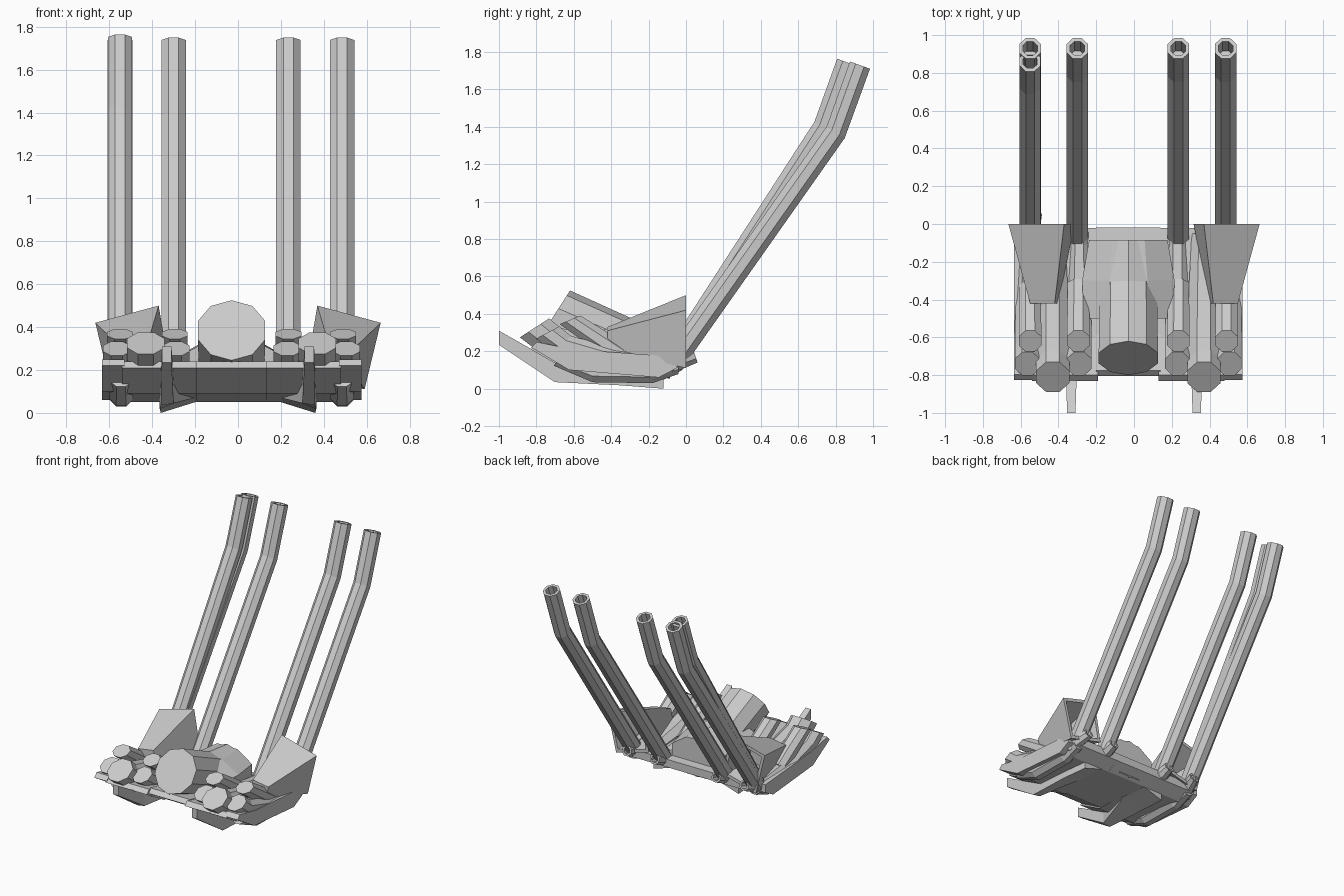
import bpy, bmesh, math
from mathutils import Vector

if "Cube" in bpy.data.objects:
    bpy.data.objects.remove(bpy.data.objects["Cube"])

MID = -0.03  # centre line of the engine cluster


def build(name, rings, cap_start=True, cap_end=True):
    """Loft a list of equal-length point rings into one mesh."""
    bm = bmesh.new()
    vr = [[bm.verts.new(p) for p in r] for r in rings]
    n = len(vr[0])
    for a, b in zip(vr, vr[1:]):
        for i in range(n):
            bm.faces.new((a[i], a[(i + 1) % n], b[(i + 1) % n], b[i]))
    if cap_start:
        bm.faces.new(vr[0][::-1])
    if cap_end:
        bm.faces.new(vr[-1])
    bmesh.ops.recalc_face_normals(bm, faces=bm.faces)
    me = bpy.data.meshes.new(name)
    bm.to_mesh(me)
    bm.free()
    ob = bpy.data.objects.new(name, me)
    bpy.context.collection.objects.link(ob)
    return ob


def ring(x, y, z, rx, dy, dz, n=8, rot=0.5):
    """Ring wide along x; (dy, dz) is its second half axis."""
    pts = []
    for i in range(n):
        a = 2 * math.pi * (i + rot) / n
        s = math.sin(a)
        pts.append(Vector((x + rx * math.cos(a), y + dy * s, z + dz * s)))
    return pts


def hollow(rings, wall, depth):
    """Continue the last ring inward to form an open mouth."""
    last = rings[-1]
    c = sum(last, Vector()) / len(last)
    prev = sum(rings[-2], Vector()) / len(last)
    back = (prev - c).normalized() * depth
    lip = [c + (p - c) * wall for p in last]
    return rings + [lip, [p + back for p in lip]]


def pipe(name, x, path, r, n=8):
    """Open round pipe along a y-z path."""
    rings = []
    for i, (y, z) in enumerate(path):
        a, b = path[max(i - 1, 0)], path[min(i + 1, len(path) - 1)]
        d = Vector((b[0] - a[0], b[1] - a[1])).normalized()
        rings.append(ring(x, y, z, r, -d.y * r, d.x * r, n))
    return build(name, hollow(rings, 0.68, 0.15))


# Tall bent exhaust pipes
tall = [(-0.06, 0.15), (0.80, 1.37), (0.93, 1.73)]
for i, x in enumerate((-0.55, -0.30, 0.235, 0.485)):
    pipe(f"tall_pipe_{i}", x, tall, 0.062)
pipe("tall_pipe_extra", -0.55, [(-0.06, 0.17), (0.735, 1.40), (0.86, 1.745)], 0.06)

# Central barrel with slanted front cap and open rear nozzle
barrel = [ring(MID, -0.71, 0.385, 0.165, 0.09, 0.14, 10),
          ring(MID, -0.33, 0.225, 0.16, 0.03, 0.155, 10),
          ring(MID, -0.085, 0.205, 0.15, 0, 0.15, 10)]
build("central_barrel", hollow(barrel, 0.85, 0.07))

# Cluster of small tubes inside the rear nozzle
for i in range(6):
    a = math.tau * i / 6
    x, z = MID + 0.08 * math.cos(a), 0.205 + 0.08 * math.sin(a)
    pipe(f"nozzle_tube_{i}", x, [(-0.2, z), (-0.09, z)], 0.036)
pipe("nozzle_tube_centre", MID, [(-0.2, 0.205), (-0.09, 0.205)], 0.036)

# Shoulder block around the barrel
build("shoulder_block", [ring(MID, -0.50, 0.22, 0.255, 0, 0.13),
                         ring(MID, -0.30, 0.21, 0.265, 0, 0.15),
                         ring(MID, -0.085, 0.20, 0.225, 0, 0.15)])


def slab(name, x0, x1, profile):
    build(name, [[Vector((x, y, z)) for y, z in profile] for x in (x0, x1)])


# Base hull: middle slab, two side pods and two thin outer edges
hull = [(-0.83, 0.21), (-0.62, 0.09), (-0.12, 0.05), (-0.02, 0.10),
        (-0.02, 0.16), (-0.30, 0.18), (-0.60, 0.20), (-0.80, 0.24)]
slab("hull_middle", -0.2, 0.14, [(y * 0.97, z) for y, z in hull])
for s in (-1, 1):
    side = "left" if s < 0 else "right"
    slab(f"hull_pod_{side}", MID + s * 0.16, MID + s * 0.51, hull)
    slab(f"hull_edge_{side}", MID + s * 0.50, MID + s * 0.605,
         [(y * 0.96 - 0.03, z + 0.01) for y, z in hull])

    # Large slanted-cap front tube
    x = MID + s * 0.40
    build(f"large_tube_{side}", [ring(x, -0.81, 0.325, 0.095, 0.085, 0.055),
                                 ring(x, -0.74, 0.27, 0.095, 0.075, 0.06),
                                 ring(x, -0.42, 0.18, 0.09, 0.03, 0.08),
                                 ring(x, -0.05, 0.14, 0.07, 0, 0.05)])

    # Upper pair of stubby tubes
    for tag, off in (("inner", 0.265), ("outer", 0.52)):
        x = MID + s * off
        build(f"upper_tube_{tag}_{side}", [ring(x, -0.62, 0.368, 0.065, 0.06, 0.025),
                                           ring(x, -0.43, 0.24, 0.062, 0.045, 0.045),
                                           ring(x, -0.32, 0.17, 0.062, 0.03, 0.05)])

    # Lower pair of long tubes ending in small open nozzles
    for tag, off in (("inner", 0.26), ("outer", 0.535)):
        x = MID + s * off
        rings = [ring(x, -0.74, 0.30, 0.07, 0.068, 0.036),
                 ring(x, -0.66, 0.24, 0.07, 0.05, 0.045),
                 ring(x, -0.40, 0.16, 0.068, 0.02, 0.065),
                 ring(x, -0.10, 0.13, 0.06, -0.01, 0.06),
                 ring(x - s * 0.04 * (off > 0.4), 0.05, 0.175, 0.04, -0.013, 0.038)]
        build(f"lower_tube_{tag}_{side}", hollow(rings, 0.65, 0.08))

    # Rounded belly tube under the outer edge
    x = MID + s * 0.515
    build(f"belly_tube_{side}", [ring(x, -0.68, 0.16, 0.055, 0.03, 0.04),
                                 ring(x, -0.50, 0.09, 0.06, 0, 0.06),
                                 ring(x, -0.18, 0.085, 0.06, 0, 0.06),
                                 ring(x, -0.04, 0.12, 0.05, 0, 0.045)])

    # Front blade widening into the keel below
    # (y, inner x, outer x, inner bottom, outer bottom, top)
    keel = [(-1.0, 0.31, 0.355, 0.235, 0.235, 0.31),
            (-0.70, 0.30, 0.36, 0.045, 0.035, 0.14),
            (-0.35, 0.20, 0.365, 0.07, 0.018, 0.12),
            (-0.12, 0.20, 0.36, 0.05, 0.0, 0.09)]
    build(f"keel_{side}", [[Vector((s * a, y, zi)), Vector((s * b, y, zo)),
                            Vector((s * b, y, t)), Vector((s * a, y, t))]
                           for y, a, b, zi, zo, t in keel])

    # Flared box, open at the back
    mouth = [Vector((s * x, 0, z)) for x, z in
             ((0.37, 0.50), (0.665, 0.42), (0.59, 0.11), (0.315, 0.18))]
    tip = [Vector((s * x, -0.42, z)) for x, z in
           ((0.42, 0.33), (0.55, 0.31), (0.53, 0.21), (0.40, 0.22))]
    mc, tc = sum(mouth, Vector()) / 4, sum(tip, Vector()) / 4
    lip = [mc + (p - mc) * 0.85 for p in mouth]
    inner = [(l + tc + (t - tc) * 0.6) / 2 for l, t in zip(lip, tip)]
    build(f"flared_box_{side}", [tip, mouth, lip, inner])
